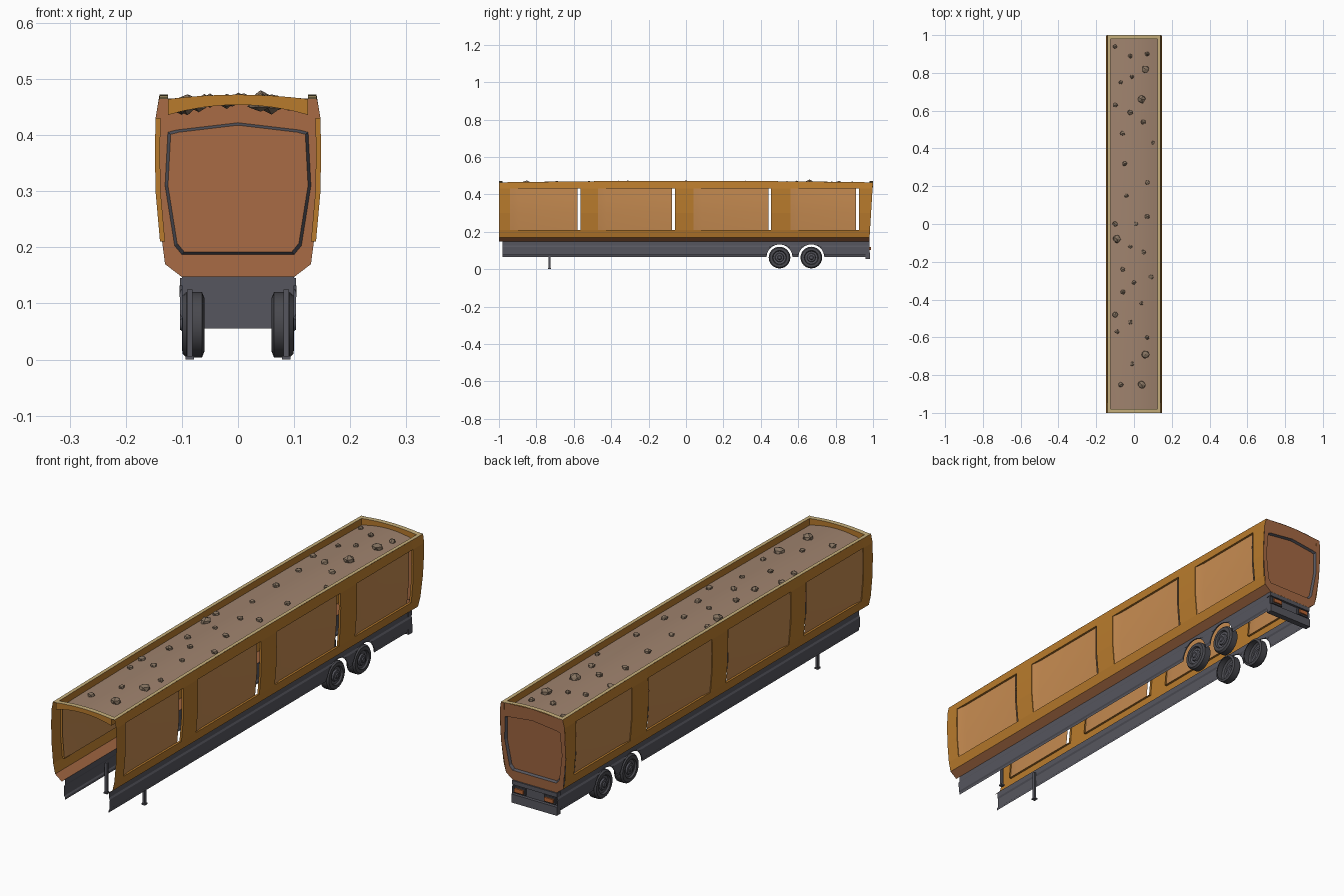
import bpy, bmesh, math, random
from mathutils import Vector

if "Cube" in bpy.data.objects:
    bpy.data.objects.remove(bpy.data.objects["Cube"])
random.seed(4)


def material(name, *srgb):
    m = bpy.data.materials.new(name)
    col = [c ** 2.2 for c in srgb] + [1]
    m.diffuse_color = col
    m.use_nodes = True
    m.node_tree.nodes["Principled BSDF"].inputs["Base Color"].default_value = col
    return m


GOLD = material("gold paint", .72, .48, .19)
AMBER = material("amber panel", .77, .54, .32)
RUST = material("rust brown", .64, .41, .27)
GREY = material("chassis grey", .34, .34, .37)
DARK = material("dark rubber", .29, .29, .31)
TAN = material("tan trim", .77, .68, .48)
EARTH = material("roof earth", .62, .51, .43)
STONE = material("stone", .52, .45, .38)
LAMP = material("lamp orange", .72, .40, .22)


def finish(name, bm, mats, smooth=0):
    me = bpy.data.meshes.new(name)
    bm.to_mesh(me)
    bm.free()
    for m in mats:
        me.materials.append(m)
    ob = bpy.data.objects.new(name, me)
    bpy.context.collection.objects.link(ob)
    if smooth:
        bpy.ops.object.select_all(action='DESELECT')
        ob.select_set(True)
        bpy.context.view_layer.objects.active = ob
        bpy.ops.object.shade_smooth_by_angle(angle=math.radians(smooth))
    return ob


def sideways(c):
    return Vector((c.x, 0, 0))


def upward(c):
    return Vector((0, 0, 1))


def sheet(bm, rows, out, index=lambda r, c: 0, skip=lambda r, c: False):
    """Quads between rows of points, facing the way given by out."""
    vs = [[bm.verts.new(p) for p in row] for row in rows]
    for r in range(len(rows) - 1):
        for c in range(len(rows[0]) - 1):
            if skip(r, c):
                continue
            f = bm.faces.new((vs[r][c], vs[r][c + 1], vs[r + 1][c + 1], vs[r + 1][c]))
            f.material_index = index(r, c)
            f.normal_update()
            if f.normal.dot(out(f.calc_center_median())) < 0:
                f.normal_flip()


def box(name, lo, hi, mat):
    bm = bmesh.new()
    bmesh.ops.create_cube(bm, size=1)
    for v in bm.verts:
        v.co = [a + (b - a) * (t + .5) for a, b, t in zip(lo, hi, v.co)]
    return finish(name, bm, [mat])


def sag(y):
    return -.008 * y * y


def crown(x, y):
    return .48 - .008 * (x / .125) ** 2 + sag(y)


def roof_z(x, y):
    return .462 - .018 * (x / .125) ** 2 + sag(y)


def tail(z):
    return .98 + .02 * (z - .147) / .325


# Side walls with recessed panels, each leaving a slit at its rear end
PROFILE = [(.10, .147), (.13, .17), (.139, .21), (.147, .30), (.148, .37), (.147, .43), (.14, .472)]
WINDOWS = [(-.94, -.565), (-.47, -.06), (.04, .455), (.56, .925)]
stations = [-1] + [y for w in WINDOWS for y in w] + [1]
for s, side in ((1, "left"), (-1, "right")):
    bm = bmesh.new()
    rows = []
    for x, z in PROFILE:
        zs = [z + (sag(y) if z > .45 else 0) for y in stations]
        rows.append([(s * x, tail(z) if y == 1 else y, zz) for y, zz in zip(stations, zs)])
    sheet(bm, rows, sideways, lambda r, c: 1 if r == 0 else 0,
          lambda r, c: 2 <= r <= 4 and c % 2 == 1)
    opening = PROFILE[2:6]
    for a, b in WINDOWS:
        # reveal around the opening
        loop = [(x, a, z) for x, z in opening] + [(x, b, z) for x, z in reversed(opening)]
        loop.append(loop[0])
        sheet(bm, [[(s * x, y, z) for x, y, z in loop],
                   [(s * (x - .009), y, z) for x, y, z in loop]],
              lambda c: Vector((0, (a + b) / 2 - c.y, .32 - c.z)))
    finish(side + "_wall", bm, [GOLD, RUST])

    bm = bmesh.new()
    for a, b in WINDOWS:
        steps = [(a, .003), (a + .015, .005), (a + .045, .009), (b - .015, .009)]
        sheet(bm, [[(s * (x - d), y, z) for y, d in steps] for x, z in opening], sideways)
    finish(side + "_panels", bm, [AMBER], 25)

# Rear wall with a dark groove around an inset door
outer = [(.10, .147), (.13, .17), (.147, .30), (.147, .43), (.14, .464), (0, .472)]
inner = [(.10, .187), (.113, .203), (.13, .31), (.125, .405), (.11, .409), (0, .422)]


def rear_ring(half, scale, depth):
    pts = [(x * scale, z) for x, z in half]
    pts += [(-x, z) for x, z in reversed(pts[:-1])]
    pts = [(x, .31 + (z - .31) * scale) for x, z in pts]
    ring = [(x, tail(z) - depth, z) for x, z in pts]
    return ring + ring[:1]


bm = bmesh.new()
rings = [rear_ring(outer, 1, 0), rear_ring(inner, 1, 0), rear_ring(inner, .96, .01)]
# keep the outer outline unscaled in height
sheet(bm, rings, lambda c: Vector((0, 1, 0)), lambda r, c: r)
door = bm.faces.new([bm.verts.new(p) for p in rings[2][:-1]])
door.normal_update()
if door.normal.y < 0:
    door.normal_flip()
bmesh.ops.remove_doubles(bm, verts=bm.verts, dist=.0001)
finish("rear_wall", bm, [RUST, GREY])

# Sunken roof bed
xs = [-.125 + .25 * i / 8 for i in range(9)]
ys = [-1 + .1 * i for i in range(21)]
bm = bmesh.new()
sheet(bm, [[(x, y * .98, roof_z(x, y * .98)) for x in xs] for y in ys], upward)
finish("roof_bed", bm, [EARTH], 30)

# Raised rim: tan top with gold faces around the bed
bm = bmesh.new()
for s in (1, -1):
    sheet(bm, [[(s * .14, y, .472 + sag(y)) for y in ys],
               [(s * .125, y, .472 + sag(y)) for y in ys]], upward)
    sheet(bm, [[(s * .125, y, .472 + sag(y)) for y in ys],
               [(s * .125, y, roof_z(.125, y)) for y in ys]],
          lambda c: Vector((-c.x, 0, 0)), lambda r, c: 1)
    sheet(bm, [[(x, s * e, crown(x, s)) for x in xs] for e in (1, .98)], upward)
    sheet(bm, [[(x, s * .98, f(x, s)) for x in xs] for f in (crown, roof_z)],
          lambda c: Vector((0, -c.y, 0)), lambda r, c: 1)
sheet(bm, [[(x, -1, f(x, 1)) for x in xs] for f in (crown, roof_z)],
      lambda c: Vector((0, -1, 0)), lambda r, c: 1)
finish("roof_rim", bm, [TAN, GOLD])

# Loose stones on the roof
BIG = [(.06, .82), (.04, .66), (-.09, -.08), (.06, -.69), (.04, -.85)]
SMALL = [(-.1, .94), (.07, .9), (-.02, .89), (-.01, .78), (-.07, .75), (-.1, .63), (-.02, .59),
         (.05, .54), (-.06, .48), (.1, .43), (-.05, .32), (.07, .22), (-.04, .15), (.07, .04),
         (.01, 0), (-.1, 0), (-.02, -.12), (.05, -.15), (-.06, -.24), (.09, -.28), (0, -.31),
         (-.06, -.36), (.04, -.42), (-.1, -.48), (-.02, -.52), (-.09, -.57), (.07, -.6),
         (-.01, -.74), (-.07, -.85)]
bm = bmesh.new()
for x, y in BIG + SMALL:
    r = .024 if (x, y) in BIG else random.uniform(.011, .016)
    made = bmesh.ops.create_icosphere(bm, subdivisions=1, radius=r)["verts"]
    for v in made:
        v.co *= random.uniform(.8, 1.1)
        v.co.z *= .8
        v.co += Vector((x, y, roof_z(x, y) + .003))
finish("roof_stones", bm, [STONE])

# Chassis skirts with wheel arches
AXLES = (.5, .67)
HUB_Z = .062


def arch(y):
    return max([.065] + [HUB_Z + math.sqrt(max(0, .07 ** 2 - (y - a) ** 2)) for a in AXLES])


SKIRT = [(.10, .148), (.10, .126), (.104, .119), (.103, .08), (.099, .074), (.099, .06)]
skirt_y = [-.98, -.5, 0, .42] + [.43 + .005 * i for i in range(63)] + [.75, .98]
bm = bmesh.new()
for s in (1, -1):
    sheet(bm, [[(s * x, y, max(z, arch(y))) for y in skirt_y] for x, z in SKIRT], sideways)
bmesh.ops.dissolve_degenerate(bm, edges=bm.edges, dist=.00001)
finish("chassis_skirts", bm, [GREY])

# Rear bumper and lamps
box("rear_plate", (-.10, .962, .06), (.10, .972, .148), GREY)
box("bumper_lower", (-.103, .96, .055), (.103, .985, .09), GREY)
box("bumper_upper", (-.103, .96, .128), (.103, .982, .145), GREY)
for s, side in ((1, "left"), (-1, "right")):
    x = s * .068
    box(side + "_lamp_frame", (x - .025, .97, .096), (x + .025, .982, .124), DARK)
    box(side + "_lamp", (x - .02, .98, .102), (x + .02, .988, .118), LAMP)
    box(side + "_support_leg", (s * .086 - .005, -.735, 0), (s * .086 + .005, -.724, .125), GREY)
    box(side + "_support_foot", (s * .086 - .008, -.738, 0), (s * .086 + .008, -.721, .006), GREY)

# Wheels turned from a radius and width profile
TYRE = [(.048, .060), (.058, .064), (.058, .092), (.052, .099), (.038, .100), (.034, .093),
        (.024, .092), (.021, .098), (.012, .099), (.009, .103), (0, .103)]
TURN = 24
for s, side in ((1, "left"), (-1, "right")):
    for y, place in zip(AXLES, ("front", "rear")):
        bm = bmesh.new()
        vs = [bm.verts.new((s * x, y, HUB_Z + r)) for r, x in TYRE]
        es = [bm.edges.new(p) for p in zip(vs, vs[1:])]
        bmesh.ops.spin(bm, geom=vs + es, cent=(0, y, HUB_Z), axis=(1, 0, 0),
                       angle=math.tau, steps=TURN)
        bmesh.ops.remove_doubles(bm, verts=bm.verts, dist=.0001)
        bmesh.ops.recalc_face_normals(bm, faces=bm.faces)
        for f in bm.faces:
            r = math.hypot(f.calc_center_median().y - y, f.calc_center_median().z - HUB_Z)
            f.material_index = int(r < .035)
        finish(f"{side}_{place}_wheel", bm, [DARK, GREY], 35)
